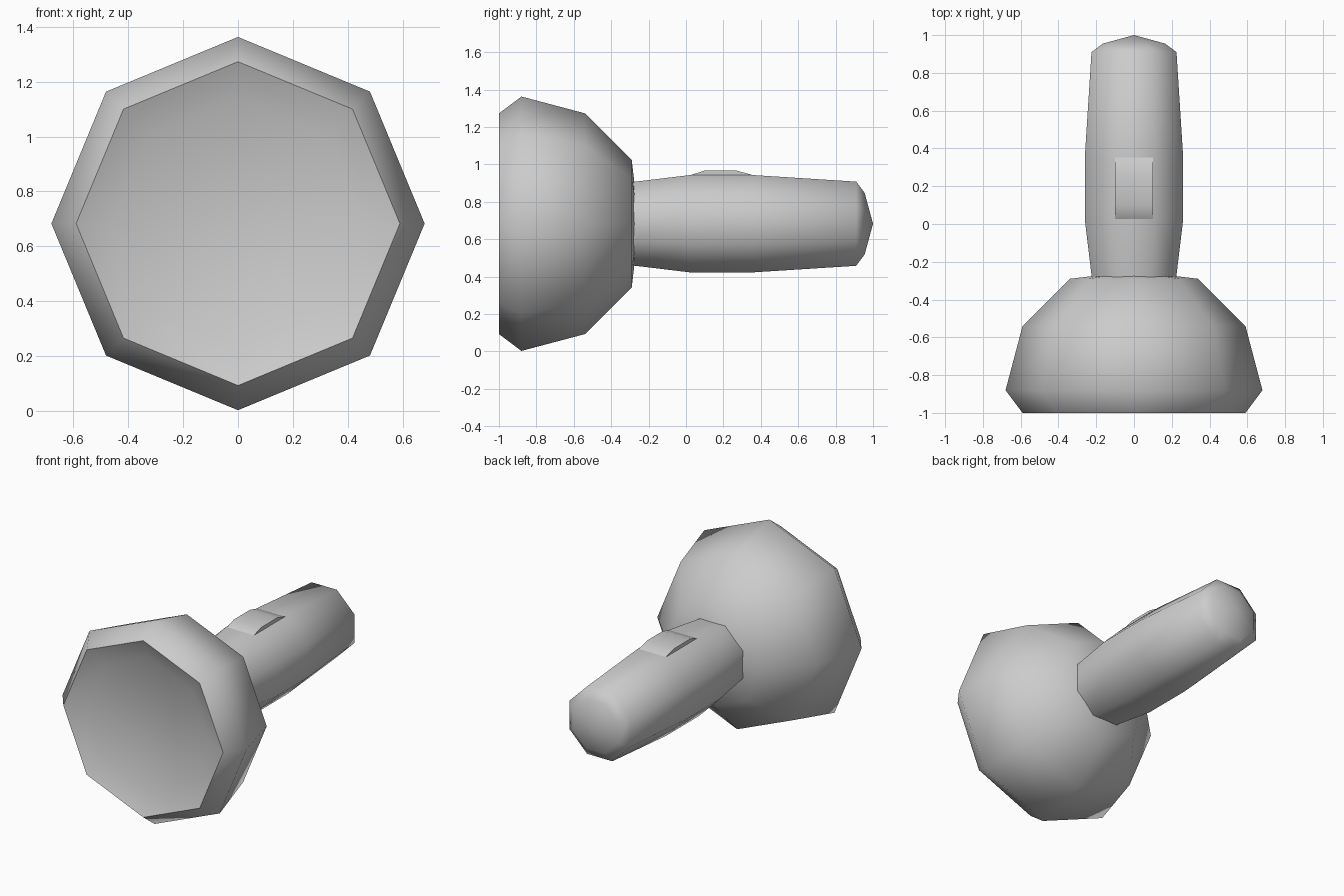
import bpy, bmesh, math

if "Cube" in bpy.data.objects:
    bpy.data.objects.remove(bpy.data.objects["Cube"])

CZ = 0.683   # height of the torch axis
SIDES = 8


def finish(name, bm, smooth_angle):
    bmesh.ops.recalc_face_normals(bm, faces=bm.faces[:])
    me = bpy.data.meshes.new(name)
    bm.to_mesh(me)
    bm.free()
    ob = bpy.data.objects.new(name, me)
    bpy.context.collection.objects.link(ob)
    bpy.ops.object.select_all(action='DESELECT')
    ob.select_set(True)
    bpy.context.view_layer.objects.active = ob
    bpy.ops.object.shade_smooth_by_angle(angle=math.radians(smooth_angle))
    return ob


def lathe_y(name, profile, phase=0.0, scale=1.0, smooth_angle=80):
    """Spin (y, radius) points round the torch axis; ends are capped."""
    bm = bmesh.new()
    rings = []
    for y, r in profile:
        if r == 0:
            rings.append([bm.verts.new((0, y, CZ))])
            continue
        rings.append([bm.verts.new((r * scale * math.cos(phase + math.tau * i / SIDES), y,
                                    CZ + r * scale * math.sin(phase + math.tau * i / SIDES)))
                      for i in range(SIDES)])
    for a, b in zip(rings, rings[1:]):
        for i in range(SIDES):
            j = (i + 1) % SIDES
            if len(b) == 1:
                bm.faces.new((a[i], a[j], b[0]))
            else:
                bm.faces.new((a[i], a[j], b[j], b[i]))
    bm.faces.new(rings[0])
    return finish(name, bm, smooth_angle)


# lamp head: flat lens, sloped inner rim, rounded bowl behind
lathe_y("lamp_head", [(-0.94, 0.455), (-1.0, 0.59), (-0.88, 0.68),
                      (-0.54, 0.59), (-0.29, 0.34), (-0.25, 0)])

# handle: octagon with flat sides up, radii given to the flats
lathe_y("handle", [(-0.4, 0.21), (-0.27, 0.225), (0.02, 0.26), (0.36, 0.26),
                   (0.91, 0.225), (0.955, 0.165), (1.0, 0)],
        phase=math.pi / SIDES, scale=1 / math.cos(math.pi / SIDES))

# switch: ramped pad on top of the handle
bm = bmesh.new()
side = [(0.0, 0.92), (0.03, 0.945), (0.1, 0.967), (0.27, 0.967), (0.35, 0.945), (0.38, 0.92)]
left = [bm.verts.new((-0.1, y, z)) for y, z in side]
face = bm.faces.new(left)
ext = bmesh.ops.extrude_face_region(bm, geom=[face], use_keep_orig=True)
bmesh.ops.translate(bm, vec=(0.2, 0, 0),
                    verts=[v for v in ext["geom"] if isinstance(v, bmesh.types.BMVert)])
finish("switch", bm, 35)
